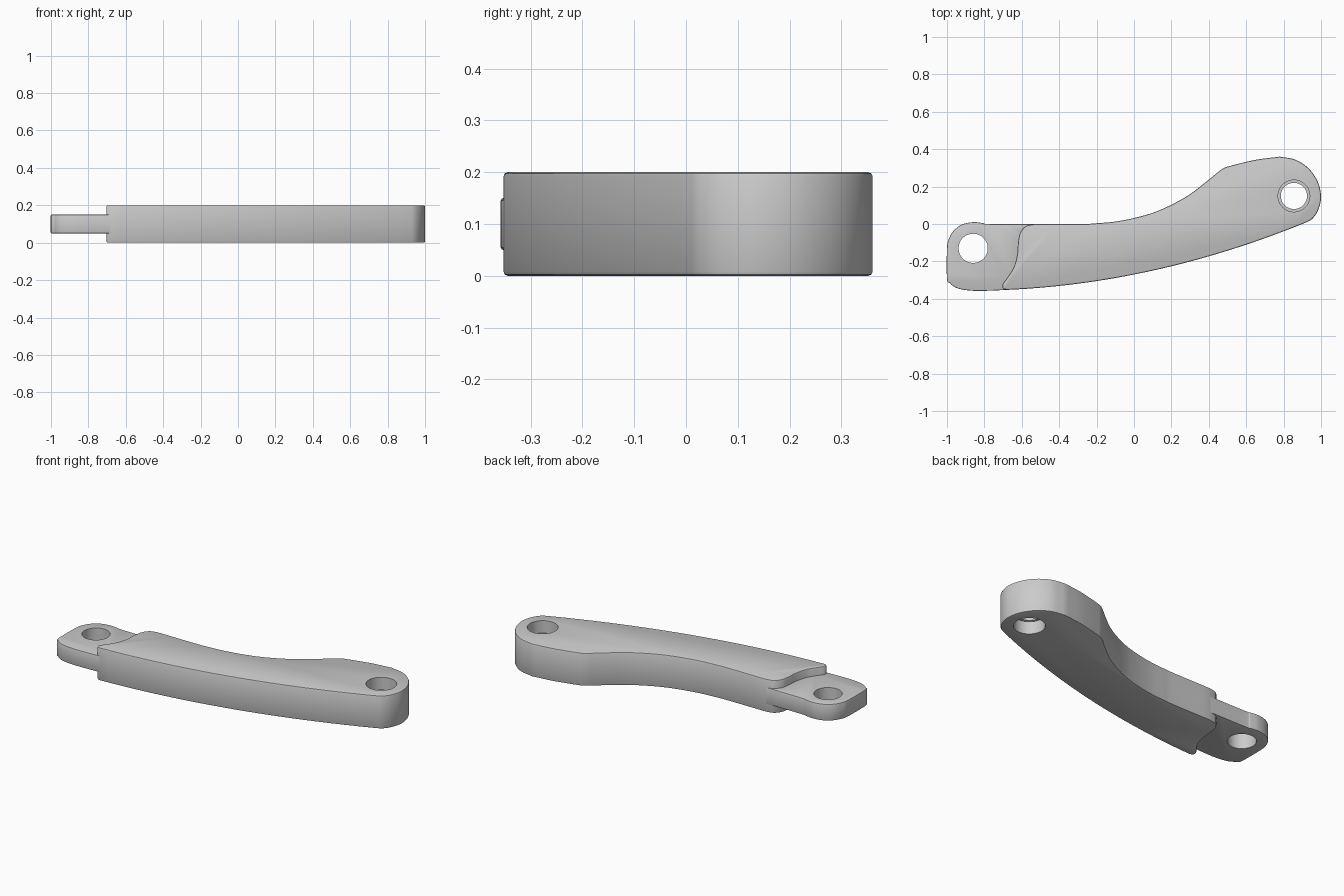
import bpy, bmesh, math
from mathutils import Vector

if "Cube" in bpy.data.objects:
    bpy.data.objects.remove(bpy.data.objects["Cube"])


def spline(pts, n=5):
    """Catmull-Rom through the points, last point left off so sections chain."""
    p = [Vector(q) for q in pts]
    p = [2 * p[0] - p[1]] + p + [2 * p[-1] - p[-2]]
    out = []
    for i in range(1, len(p) - 2):
        a, b, c, d = p[i - 1:i + 3]
        for k in range(n):
            t = k / n
            out.append(0.5 * (2 * b + (c - a) * t + (2 * a - 5 * b + 4 * c - d) * t * t
                              + (3 * b - a - 3 * c + d) * t ** 3))
    return out


def prism(name, outline, z0, z1, bevel):
    bm = bmesh.new()
    f = bm.faces.new([bm.verts.new((p[0], p[1], z0)) for p in outline])
    ext = bmesh.ops.extrude_face_region(bm, geom=[f], use_keep_orig=True)
    bmesh.ops.translate(bm, vec=(0, 0, z1 - z0),
                        verts=[v for v in ext['geom'] if isinstance(v, bmesh.types.BMVert)])
    bmesh.ops.recalc_face_normals(bm, faces=bm.faces)
    rims = [e for e in bm.edges if abs(e.verts[0].co.z - e.verts[1].co.z) < 1e-5]
    bmesh.ops.bevel(bm, geom=rims, offset=bevel, segments=2, profile=0.5, affect='EDGES')
    me = bpy.data.meshes.new(name)
    bm.to_mesh(me)
    bm.free()
    ob = bpy.data.objects.new(name, me)
    bpy.context.collection.objects.link(ob)
    return ob


def bore(ob, x, y, r, z0, z1):
    bpy.ops.mesh.primitive_cylinder_add(vertices=48, radius=r, depth=z1 - z0,
                                        location=(x, y, (z0 + z1) / 2))
    cutter = bpy.context.object
    bpy.context.view_layer.objects.active = ob
    m = ob.modifiers.new("bore", 'BOOLEAN')
    m.operation, m.solver, m.object = 'DIFFERENCE', 'EXACT', cutter
    bpy.ops.object.modifier_apply(modifier=m.name)
    bpy.data.objects.remove(cutter)


def smooth(ob):
    bpy.ops.object.select_all(action='DESELECT')
    ob.select_set(True)
    bpy.context.view_layer.objects.active = ob
    bpy.ops.object.shade_smooth_by_angle(angle=math.radians(30))


def belly(x):
    return (x, -0.27 + 0.198 * x + 0.1134 * x * x)


# Arm body: belly curve, rounded end, waisted top edge, S-shaped shoulder
bottom = [belly(-0.68 + 1.58 * i / 30) for i in range(30)]
nose = [(0.9, 0.0), (0.95, 0.025), (0.985, 0.075), (1, 0.145), (0.983, 0.225),
        (0.935, 0.296), (0.865, 0.343), (0.78, 0.36)]
top = [(0.78, 0.36), (0.65, 0.343), (0.52, 0.312), (0.47, 0.293), (0.4, 0.237), (0.3, 0.16),
       (0.2, 0.103), (0.1, 0.06), (0, 0.032), (-0.1, 0.013), (-0.2, 0.004), (-0.28, 0), (-0.53, 0)]
shoulder = [(-0.53, 0), (-0.58, -0.012), (-0.61, -0.05), (-0.62, -0.1), (-0.626, -0.17),
            (-0.645, -0.235), (-0.68, -0.29), (-0.702, -0.322), (-0.70, -0.345), (-0.68, -0.352)]
arm = prism("arm_body", bottom + spline(nose) + spline(top) + spline(shoulder), 0, 0.2, 0.008)

# Pivot hole with a narrow lip at mid depth
bore(arm, 0.855, 0.15, 0.07, -0.1, 0.3)
bore(arm, 0.855, 0.15, 0.085, -0.1, 0.075)
bore(arm, 0.855, 0.15, 0.085, 0.125, 0.3)
smooth(arm)

# Thinner tongue, its inner end tucked just inside the shoulder
tip = [(-0.5, -0.001), (-0.77, 0), (-0.81, 0.005), (-0.86, 0.01), (-0.92, -0.003), (-0.965, -0.037),
       (-0.99, -0.08), (-1, -0.13), (-1, -0.29), (-0.983, -0.318), (-0.94, -0.345),
       (-0.86, -0.357), (-0.76, -0.356), (-0.66, -0.351)]
inner = [(-0.66, -0.351), (-0.66, -0.29), (-0.625, -0.235), (-0.606, -0.17), (-0.60, -0.1),
         (-0.585, -0.05), (-0.55, -0.022), (-0.5, -0.001)]
tongue = prism("tongue", spline(tip) + spline(inner, 1), 0.05, 0.15, 0.005)
bore(tongue, -0.86, -0.13, 0.078, -0.1, 0.3)
smooth(tongue)
